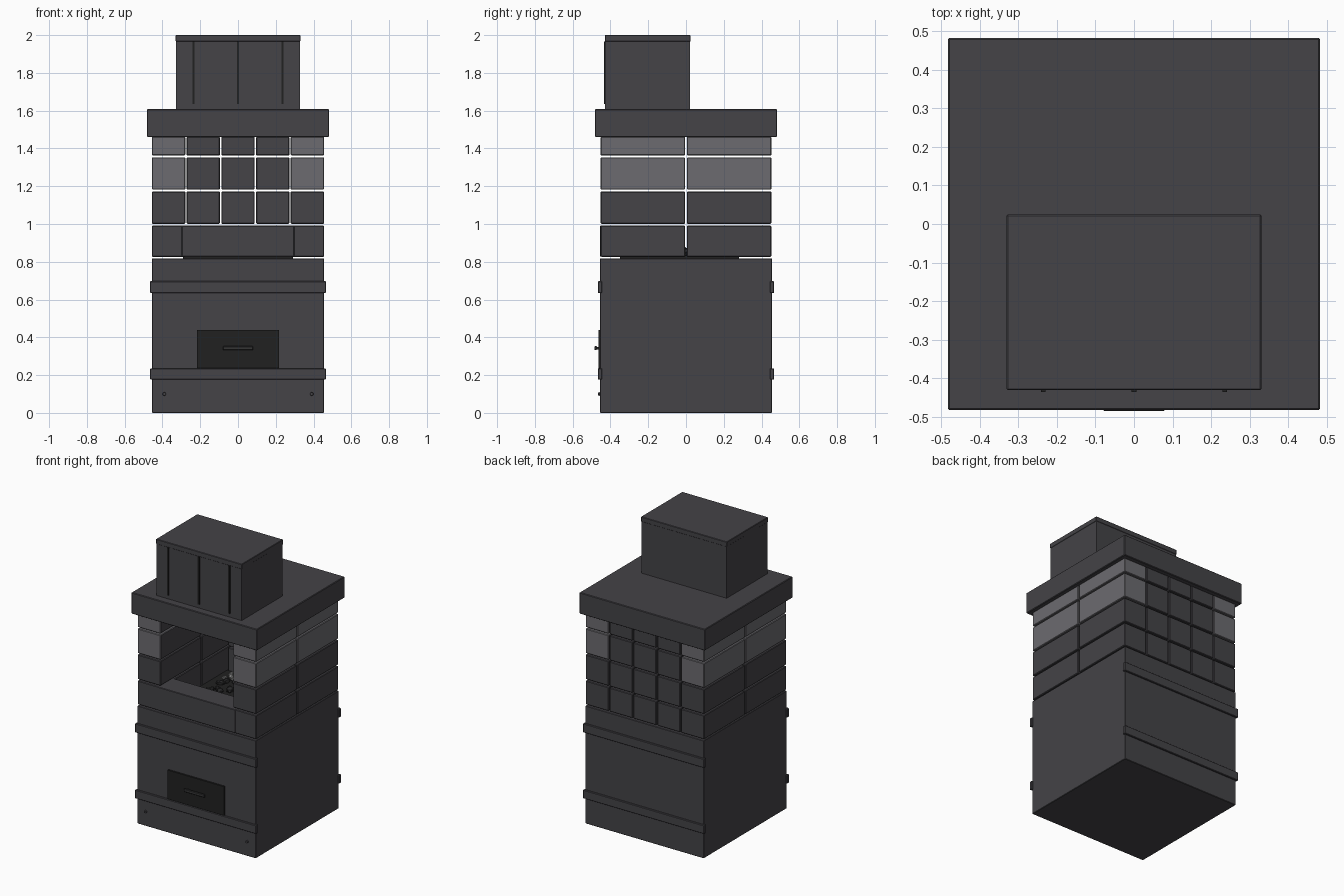
import bpy, bmesh, math, random
from mathutils import Matrix, Vector

if "Cube" in bpy.data.objects:
    bpy.data.objects.remove(bpy.data.objects["Cube"])

random.seed(4)


def mat(name, r, g, b):
    m = bpy.data.materials.new(name)
    m.diffuse_color = (r, g, b, 1)
    m.use_nodes = True
    m.node_tree.nodes["Principled BSDF"].inputs["Base Color"].default_value = m.diffuse_color
    return m


STONE = mat("dark stone", 0.058, 0.056, 0.063)
LIGHT = mat("light stone", 0.150, 0.147, 0.160)
IRON = mat("black iron", 0.015, 0.015, 0.015)
HANDLE = mat("handle metal", 0.035, 0.035, 0.036)
COAL = mat("coal", 0.022, 0.022, 0.023)
ASH = mat("ash", 0.20, 0.20, 0.20)


def finish(name, bm, mats):
    me = bpy.data.meshes.new(name)
    bm.to_mesh(me)
    bm.free()
    for m in mats:
        me.materials.append(m)
    ob = bpy.data.objects.new(name, me)
    bpy.context.collection.objects.link(ob)
    return ob


def box(name, x0, x1, y0, y1, z0, z1, m, bevel=0.0, inner=None):
    """Box from its limits; inner recolours the faces that look toward x = 0."""
    bm = bmesh.new()
    size = Vector((x1 - x0, y1 - y0, z1 - z0))
    mid = Vector((x0 + x1, y0 + y1, z0 + z1)) / 2
    bmesh.ops.create_cube(bm, size=1, matrix=Matrix.Translation(mid) @ Matrix.Diagonal((*size, 1)))
    if bevel:
        bmesh.ops.bevel(bm, geom=bm.edges[:], offset=bevel, segments=1, affect='EDGES')
    bm.normal_update()
    if inner:
        for f in bm.faces:
            if f.normal.x * mid.x < 0 and abs(f.normal.x) > 0.9:
                f.material_index = 1
    return finish(name, bm, [m, inner] if inner else [m])


# Lower body
box("base_block", -0.455, 0.455, -0.455, 0.455, 0, 0.818, STONE, 0.003)

# Bands across front and back
for side, s in (("front", -1), ("back", 1)):
    for label, z0, z1 in (("lower", 0.177, 0.236), ("upper", 0.635, 0.697)):
        ya, yb = sorted((s * 0.445, s * 0.467))
        box(f"{side}_{label}_band", -0.465, 0.465, ya, yb, z0, z1, STONE, 0.003)

# Ash door with handle
box("ash_door", -0.218, 0.218, -0.464, -0.45, 0.236, 0.44, IRON, 0.002)
box("door_handle", -0.08, 0.08, -0.484, -0.472, 0.332, 0.353, HANDLE, 0.003)
for x in (-0.06, 0.06):
    box("handle_post", x - 0.008, x + 0.008, -0.475, -0.46, 0.336, 0.349, HANDLE)

# Rivets near the foot
for x in (-0.39, 0.39):
    bm = bmesh.new()
    bmesh.ops.create_cone(bm, cap_ends=True, segments=10, radius1=0.01, radius2=0.008, depth=0.012,
                          matrix=Matrix.Translation((x, -0.459, 0.1)) @ Matrix.Rotation(math.pi / 2, 4, 'X'))
    finish("foot_rivet", bm, [STONE])

# Brick courses: long side bricks and three back bricks per course
COURSES = ((0.826, 0.991), (1.001, 1.172), (1.182, 1.353), (1.363, 1.462))
for i, (z0, z1) in enumerate(COURSES):
    m = LIGHT if i >= 2 else STONE
    for s in (-1, 1):
        xa, xb = sorted((s * 0.279, s * 0.456))
        for y0, y1 in ((-0.452, -0.005), (0.005, 0.452)):
            box(f"side_brick_{i}", xa, xb, y0, y1, z0, z1, m, 0.004, STONE)
    for x in (-0.184, 0, 0.184):
        box(f"back_brick_{i}", x - 0.088, x + 0.088, 0.28, 0.452, z0, z1, STONE, 0.004)

# Hearth sill and fire tray
box("hearth_sill", -0.298, 0.298, -0.456, -0.295, 0.828, 0.991, STONE, 0.003)
box("fire_tray", -0.29, 0.29, -0.35, 0.28, 0.815, 0.832, IRON)


# Heap of coals
def lumps(name, count, spread, zlift, r0, r1, m):
    bm = bmesh.new()
    for _ in range(count):
        a, d = random.uniform(0, math.tau), math.sqrt(random.random())
        p = Vector((math.cos(a) * d * spread, math.sin(a) * d * spread, 0.838 + zlift + 0.025 * (1 - d)))
        r = random.uniform(r0, r1)
        rot = Matrix.Rotation(random.uniform(0, 6), 4, 'Z') @ Matrix.Rotation(random.uniform(0, 6), 4, 'X')
        bmesh.ops.create_icosphere(bm, subdivisions=1, radius=r,
                                   matrix=Matrix.Translation(p) @ rot @ Matrix.Diagonal((1.2, 0.9, 0.7, 1)))
    return finish(name, bm, [m])


lumps("coals", 70, 0.23, 0.0, 0.018, 0.03, COAL)
ash = lumps("ash_lumps", 5, 0.05, 0.012, 0.015, 0.022, ASH)
ash.location = (-0.19, 0.17, 0)

# Mantel slab
box("mantel_slab", -0.482, 0.482, -0.482, 0.482, 1.46, 1.608, STONE, 0.004)

# Chimney with lid and front ribs
box("chimney", -0.328, 0.328, -0.428, 0.022, 1.6, 1.966, STONE)
box("chimney_lid", -0.33, 0.33, -0.43, 0.024, 1.965, 2.0, STONE, 0.003)
for x in (-0.235, 0, 0.235):
    box("chimney_rib", x - 0.006, x + 0.006, -0.435, -0.42, 1.635, 1.966, IRON)
